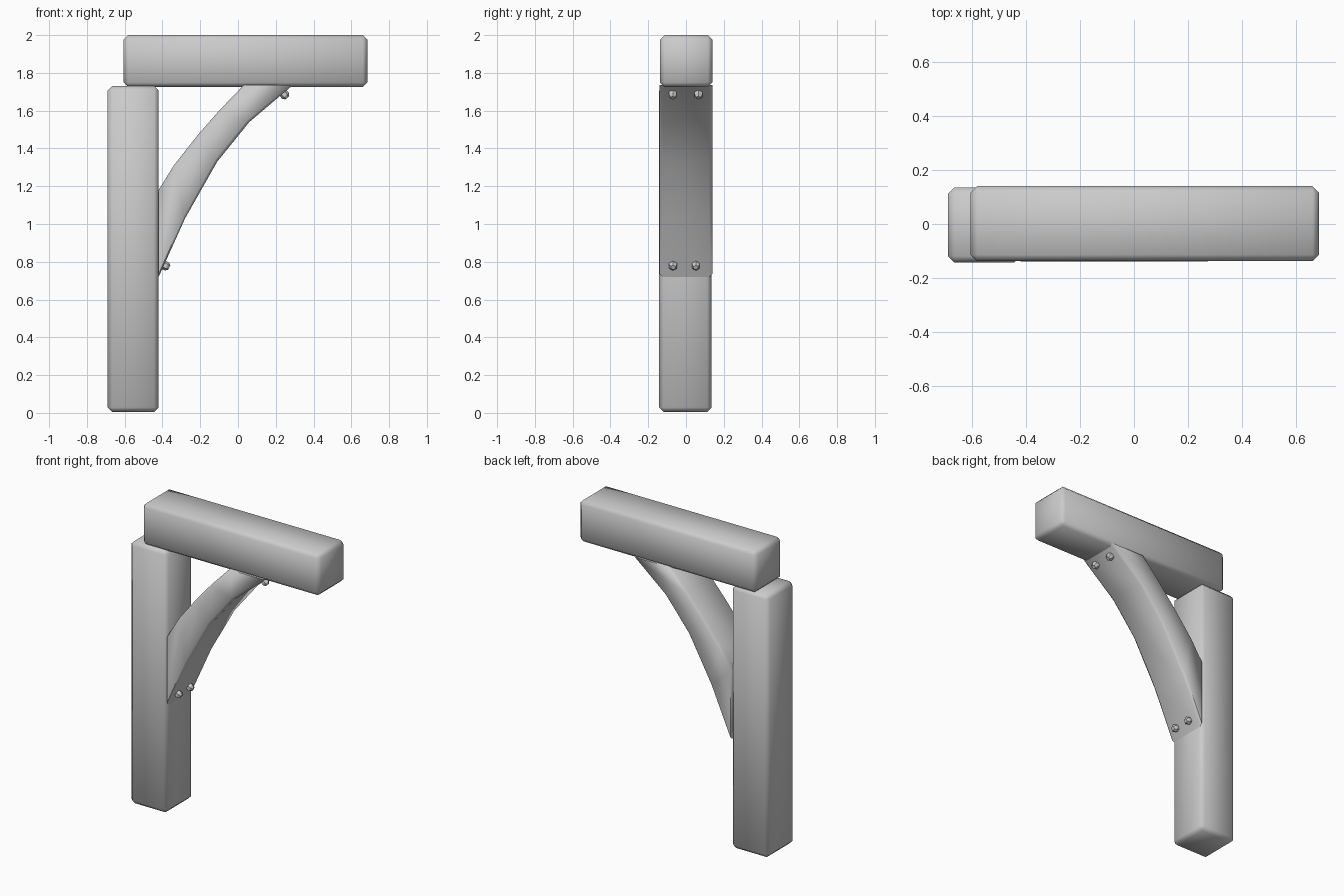
import bpy
import bmesh
import math
from mathutils import Vector

cube = bpy.data.objects.get("Cube")
if cube:
    bpy.data.objects.remove(cube, do_unlink=True)

grey = bpy.data.materials.new("plain_grey")
grey.use_nodes = True
GREY = (0.6, 0.6, 0.6, 1)
grey.diffuse_color = GREY
grey.node_tree.nodes["Principled BSDF"].inputs["Base Color"].default_value = GREY


def finish(name, bm, angle):
    bmesh.ops.recalc_face_normals(bm, faces=bm.faces)
    mesh = bpy.data.meshes.new(name)
    bm.to_mesh(mesh)
    bm.free()
    mesh.materials.append(grey)
    obj = bpy.data.objects.new(name, mesh)
    bpy.context.collection.objects.link(obj)
    bpy.ops.object.select_all(action='DESELECT')
    obj.select_set(True)
    bpy.context.view_layer.objects.active = obj
    bpy.ops.object.shade_smooth_by_angle(angle=math.radians(angle))
    return obj


def timber(name, low, high, chamfer=0.024):
    """Squared timber with chamfered, softly shaded edges."""
    low, high = Vector(low), Vector(high)
    bm = bmesh.new()
    bmesh.ops.create_cube(bm, size=1)
    for v in bm.verts:
        v.co = (low + high) / 2 + v.co * (high - low)
    bmesh.ops.bevel(bm, geom=bm.edges[:], offset=chamfer, segments=1,
                    affect='EDGES')
    return finish(name, bm, 60)


timber("post", (-0.69, -0.143, 0.005), (-0.42, 0.136, 1.73))
timber("beam", (-0.605, -0.138, 1.725), (0.685, 0.14, 2.0))

# Curved brace: chamfered sections running from the post up to the beam
lower = [(-0.42, 0.72), (-0.28, 1.03), (-0.11, 1.33), (0.06, 1.54), (0.29, 1.735)]
upper = [(-0.42, 1.18), (-0.34, 1.31), (-0.21, 1.475), (-0.1, 1.6), (0.03, 1.735)]
HALF, EDGE = 0.139, 0.016
bm = bmesh.new()
rings = []
for a, b in zip(lower, upper):
    a, b = Vector((a[0], 0, a[1])), Vector((b[0], 0, b[1]))
    t = EDGE / (b - a).length
    section = [(0, -1), (t, -1), (1 - t, -1), (1, -1),
               (1, 1), (1 - t, 1), (t, 1), (0, 1)]
    ring = []
    for f, side in section:
        y = side * (HALF - EDGE if f in (0, 1) else HALF)
        ring.append(bm.verts.new(a.lerp(b, f) + Vector((0, y, 0))))
    rings.append(ring)
for r, s in zip(rings, rings[1:]):
    for i in range(len(r)):
        j = (i + 1) % len(r)
        bm.faces.new((r[i], r[j], s[j], s[i]))
bm.faces.new(rings[0])
bm.faces.new(rings[-1])
finish("curved_brace", bm, 60)


# Bolt heads: short six-sided studs with a tapered crown
def bolt(name, spot, normal):
    normal = Vector(normal).normalized()
    bm = bmesh.new()
    for r1, r2, start, end in ((0.024, 0.024, -0.012, 0.018),
                               (0.024, 0.013, 0.018, 0.032)):
        cone = bmesh.ops.create_cone(bm, cap_ends=True, segments=6, radius1=r1,
                                     radius2=r2, depth=end - start)
        bmesh.ops.translate(bm, verts=cone["verts"], vec=(0, 0, (start + end) / 2))
    turn = normal.to_track_quat('Z', 'Y').to_matrix().to_4x4()
    turn.translation = Vector(spot)
    bm.transform(turn)
    finish(name, bm, 40)


for name, x, z, ys, normal in (
        ("lower_bolt", -0.393, 0.783, (-0.068, 0.052), (0.91, 0, -0.41)),
        ("upper_bolt", 0.24, 1.692, (-0.07, 0.066), (0.65, 0, -0.76))):
    for side, y in zip(("right", "left"), ys):
        bolt(f"{name}_{'front' if y < 0 else 'back'}", (x, y, z), normal)
